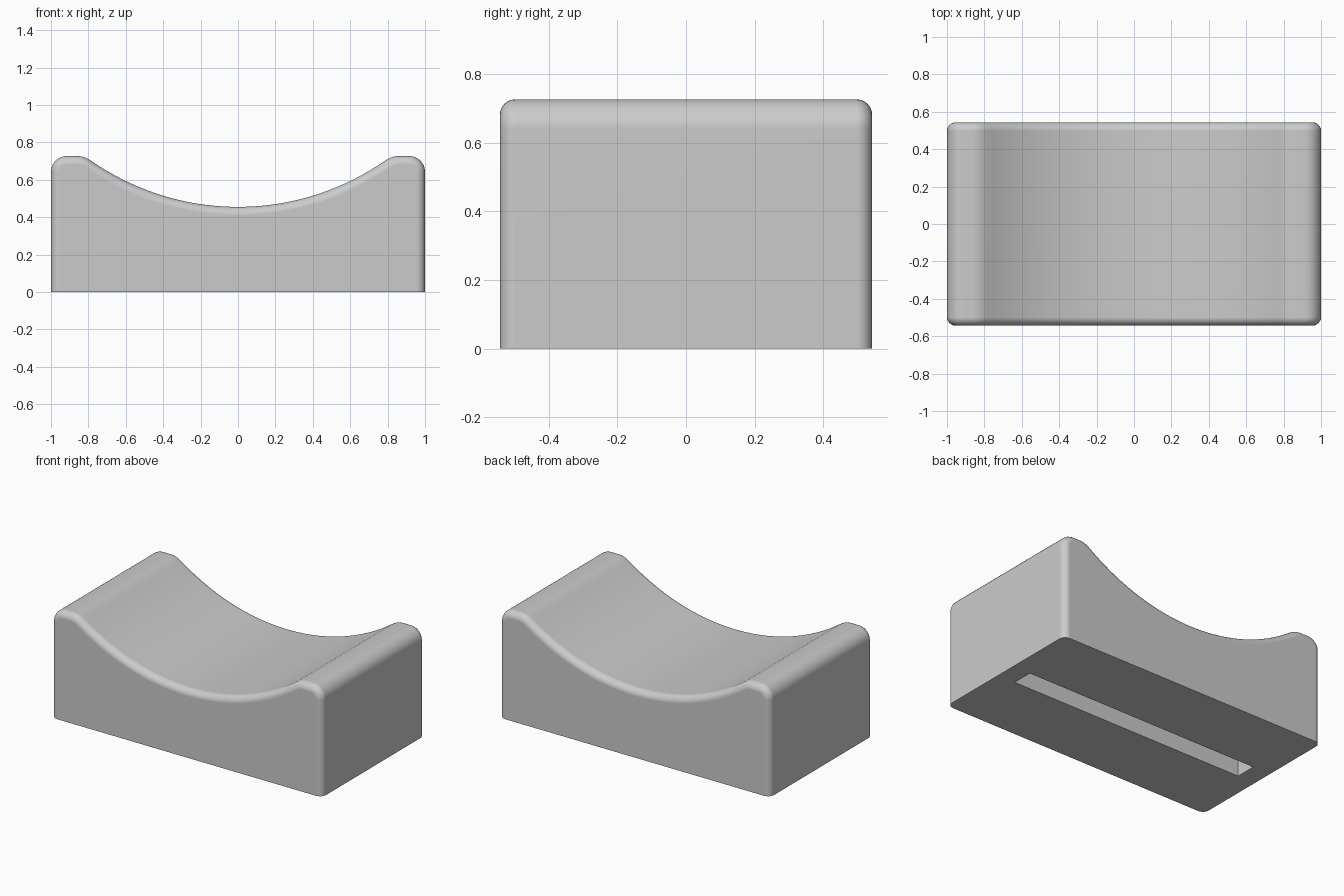
import bpy, bmesh
from math import sin, cos, pi, asin, radians

if "Cube" in bpy.data.objects:
    bpy.data.objects.remove(bpy.data.objects["Cube"])

HALF_X, HALF_Y, TOP = 1.0, 0.543, 0.727
DIP, CREST, CORNER, RIM = 0.455, 0.82, 0.085, 0.045

grey = bpy.data.materials.new("light grey")
grey.use_nodes = True
colour = (0.6, 0.6, 0.6, 1)
grey.diffuse_color = colour
grey.node_tree.nodes["Principled BSDF"].inputs["Base Color"].default_value = colour


def right_half():
    """Outline from the base up the end, round the shoulder and into the dip."""
    pts = [(HALF_X, 0)]
    for i in range(9):
        a = pi / 2 * i / 8
        pts.append((HALF_X - CORNER + CORNER * cos(a), TOP - CORNER + CORNER * sin(a)))
    # circular cradle, with its upper edge softened by a quadratic blend
    sag = TOP - DIP
    radius = (CREST ** 2 + sag ** 2) / (2 * sag)
    start = asin((CREST - 0.04) / radius)
    arc = [(radius * sin(start * k / 20), DIP + radius * (1 - cos(start * k / 20)))
           for k in range(20, 0, -1)]
    flat = (CREST + 0.04, TOP)
    for i in range(5):
        t = i / 5
        pts.append(tuple((1 - t) ** 2 * p + 2 * t * (1 - t) * c + t * t * q
                         for p, c, q in zip(flat, (CREST, TOP), arc[0])))
    return pts + arc


# Body: the mirrored outline swept from front to back
half = right_half()
outline = half + [(0, DIP)] + [(-x, z) for x, z in reversed(half)]
bm = bmesh.new()
front = bm.faces.new([bm.verts.new((x, -HALF_Y, z)) for x, z in outline])
swept = bmesh.ops.extrude_face_region(bm, geom=[front], use_keep_orig=True)
bmesh.ops.translate(bm, vec=(0, 2 * HALF_Y, 0),
                    verts=[g for g in swept["geom"] if isinstance(g, bmesh.types.BMVert)])
bmesh.ops.recalc_face_normals(bm, faces=bm.faces)

# Round the front and back rims, leaving the base sharp
rims = [e for e in bm.edges
        if abs(e.verts[0].co.y - e.verts[1].co.y) < 1e-4
        and max(v.co.z for v in e.verts) > 1e-4]
bmesh.ops.bevel(bm, geom=rims, offset=RIM, offset_type='OFFSET', segments=6,
                profile=0.5, affect='EDGES', clamp_overlap=False)
mesh = bpy.data.meshes.new("cradle_body")
bm.to_mesh(mesh)
bm.free()
body = bpy.data.objects.new("cradle_body", mesh)
bpy.context.collection.objects.link(body)
mesh.materials.append(grey)

# Slot: a long recess in the underside
bpy.ops.mesh.primitive_cube_add(size=2)
cutter = bpy.context.object
cutter.name = "slot_cutter"
cutter.scale = (0.87, 0.07, 0.2)
cutter.hide_render = True
cutter.data.materials.append(grey)
slot = body.modifiers.new("slot", 'BOOLEAN')
slot.operation = 'DIFFERENCE'
slot.solver = 'EXACT'
slot.object = cutter

bpy.ops.object.select_all(action='DESELECT')
body.select_set(True)
bpy.context.view_layer.objects.active = body
bpy.ops.object.modifier_apply(modifier="slot")
bpy.data.objects.remove(cutter)

# Smooth rounds with flat large faces
bpy.ops.object.shade_smooth_by_angle(angle=radians(30))
weighted = body.modifiers.new("flat_face_normals", 'WEIGHTED_NORMAL')
weighted.keep_sharp = True
